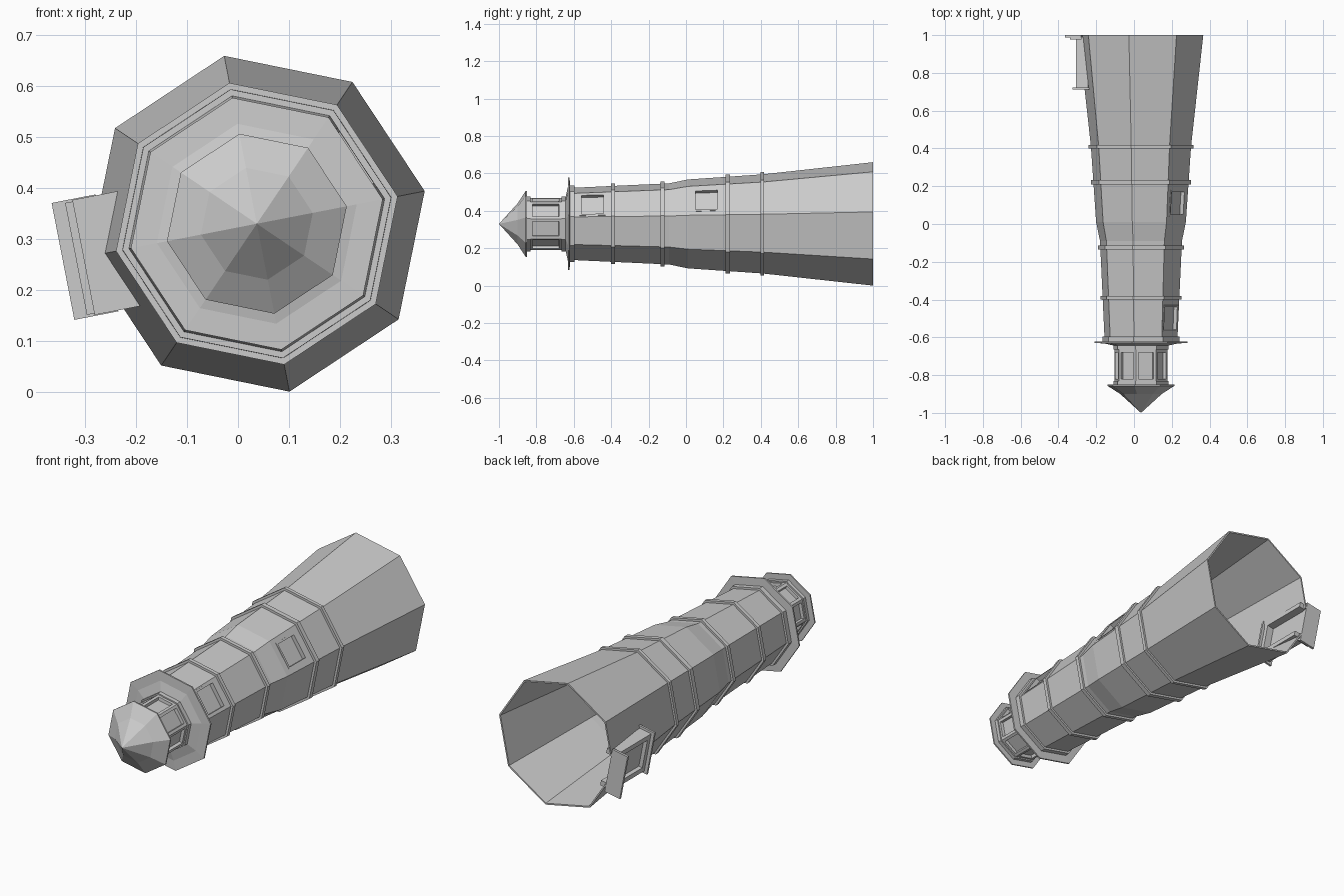
import bpy
import bmesh
import math
from mathutils import Matrix

SIDES = 8
CX, CZ = 0.037, 0.33
CORNER = math.radians(11)
HALF = math.pi / SIDES
APOTHEM = math.cos(HALF)

if "Cube" in bpy.data.objects:
    bpy.data.objects.remove(bpy.data.objects["Cube"], do_unlink=True)


def finish(bm, name):
    bmesh.ops.recalc_face_normals(bm, faces=bm.faces)
    mesh = bpy.data.meshes.new(name)
    bm.to_mesh(mesh)
    bm.free()
    obj = bpy.data.objects.new(name, mesh)
    bpy.context.collection.objects.link(obj)
    return obj


def lathe(name, profile, inset=None):
    """Octagonal turning of a closed (y, radius) loop about the long axis."""
    bm = bmesh.new()
    rings = []
    for y, r in profile:
        angles = [CORNER + 2 * HALF * k for k in range(SIDES)]
        rings.append([bm.verts.new((CX + r * math.cos(a), y, CZ + r * math.sin(a)))
                      for a in angles])
    strips = []
    for i, ring in enumerate(rings):
        nxt = rings[(i + 1) % len(rings)]
        strips.append([bm.faces.new((ring[k], ring[(k + 1) % SIDES],
                                     nxt[(k + 1) % SIDES], nxt[k]))
                       for k in range(SIDES)])
    bmesh.ops.recalc_face_normals(bm, faces=bm.faces)
    if inset:
        bmesh.ops.inset_individual(bm, faces=strips[0], thickness=inset, depth=0)
        bmesh.ops.inset_individual(bm, faces=strips[0], thickness=0.002, depth=-0.016)
    bmesh.ops.remove_doubles(bm, verts=bm.verts, dist=0.0003)
    return finish(bm, name)


def side_frame(angle, n=0, y=0, tilt=0):
    """Axes: outward, sideways, along the tower."""
    c, s = math.cos(angle), math.sin(angle)
    axes = Matrix(((c, -s, 0), (0, 0, 1), (s, c, 0))).to_4x4()
    place = Matrix.Translation((CX + n * c, y, CZ + n * s))
    return place @ axes @ Matrix.Rotation(tilt, 4, "Y")


def boxes(name, frame, spans):
    """Boxes given as (low, high) spans on each axis of a frame."""
    bm = bmesh.new()
    for span in spans:
        mid = [(a + b) / 2 for a, b in span]
        size = [b - a for a, b in span]
        local = Matrix.Translation(mid) @ Matrix.Diagonal((*size, 1))
        bmesh.ops.create_cube(bm, size=1, matrix=frame @ local)
    return finish(bm, name)


def cut(obj, cutter):
    cutter.hide_render = True
    mod = obj.modifiers.new("opening", "BOOLEAN")
    mod.operation = "DIFFERENCE"
    mod.solver = "EXACT"
    mod.object = cutter
    graph = bpy.context.evaluated_depsgraph_get()
    mesh = bpy.data.meshes.new_from_object(obj.evaluated_get(graph))
    obj.modifiers.clear()
    obj.data = mesh
    bpy.data.objects.remove(cutter, do_unlink=True)


# Hollow tapering tower, open at the foot
outer = [(1, 0.336), (0.41, 0.27), (0.01, 0.242), (-0.09, 0.221), (-0.62, 0.196)]
WALL = 0.008
inner = [(y, r - WALL) for y, r in reversed(outer)]
inner[0] = (-0.612, inner[0][1])
tower = lathe("tower_wall", outer + [(-0.62, 0), (-0.612, 0)] + inner)


def radius_at(y):
    for (y1, r1), (y0, r0) in zip(outer, outer[1:]):
        if y0 <= y <= y1:
            return r0 + (r1 - r0) * (y - y0) / (y1 - y0)


# Raised bands around the tower
for i, (y, width) in enumerate([(0.408, 0.018), (0.222, 0.024), (-0.125, 0.02),
                                (-0.39, 0.02), (-0.61, 0.03)]):
    r, h = radius_at(y), width / 2
    lathe(f"tower_band_{i + 1}", [(y - h, r - 0.004), (y - h, r + 0.012),
                                  (y + h, r + 0.012), (y + h, r - 0.004)])

# Recessed tower windows
for name, y in (("lower_window", 0.11), ("upper_window", -0.5)):
    w = 0.07
    slope = (radius_at(y + w) - radius_at(y - w)) / (2 * w) * APOTHEM
    frame = side_frame(CORNER + HALF, radius_at(y) * APOTHEM, y, math.atan(slope))
    hole = w - 0.008
    cut(tower, boxes("cutter", frame, [((-0.05, 0.05), (-hole, hole), (-hole, hole))]))
    depth, full = (-0.025, 0.002), (-w, w)
    strips = []
    for edge in ((-w, -hole + 0.002), (hole - 0.002, w)):
        strips += [(depth, edge, full), (depth, full, edge)]
    boxes(name + "_frame", frame, strips)
    boxes(name + "_pane", frame, [((-0.025, -0.02), (-hole, hole), (-hole, hole))])

# Doorway on one corner of the foot
door = side_frame(CORNER + math.pi)
cut(tower, boxes("cutter", door, [((0.2, 0.45), (-0.08, 0.08), (0.735, 1.1))]))
boxes("door_jambs", door, [((0.265, 0.33), (-0.103, -0.076), (0.72, 0.99)),
                           ((0.265, 0.33), (0.076, 0.103), (0.72, 0.99)),
                           ((0.265, 0.33), (-0.103, 0.103), (0.72, 0.745))])
boxes("door_panel", door, [((0.302, 0.31), (-0.08, 0.08), (0.735, 0.99))])
boxes("door_lintel", door, [((0.25, 0.347), (-0.115, 0.115), (0.711, 0.722))])
boxes("door_step", door, [((0.3, 0.388), (-0.117, 0.117), (0.988, 1)),
                          ((0.3, 0.362), (-0.112, 0.112), (0.978, 0.99))])

# Gallery deck with a shallow sloped centre
lathe("gallery_deck", [(-0.62, 0.18), (-0.622, 0.252), (-0.63, 0.252),
                       (-0.632, 0.2), (-0.643, 0.15), (-0.643, 0.1)])

# Lantern room with sunken panes on every side
lathe("lantern_room", [(-0.835, 0.142), (-0.665, 0.142), (-0.665, 0), (-0.835, 0)],
      inset=0.02)
for name, low, high in (("lantern_sill", -0.665, -0.635), ("lantern_head", -0.855, -0.832)):
    lathe(name, [(low, 0.1), (low, 0.149), (high, 0.149), (high, 0.1)])

# Concave pointed roof
lathe("lantern_roof", [(-1, 0), (-0.9, 0.112), (-0.857, 0.18), (-0.85, 0.18), (-0.85, 0)])
